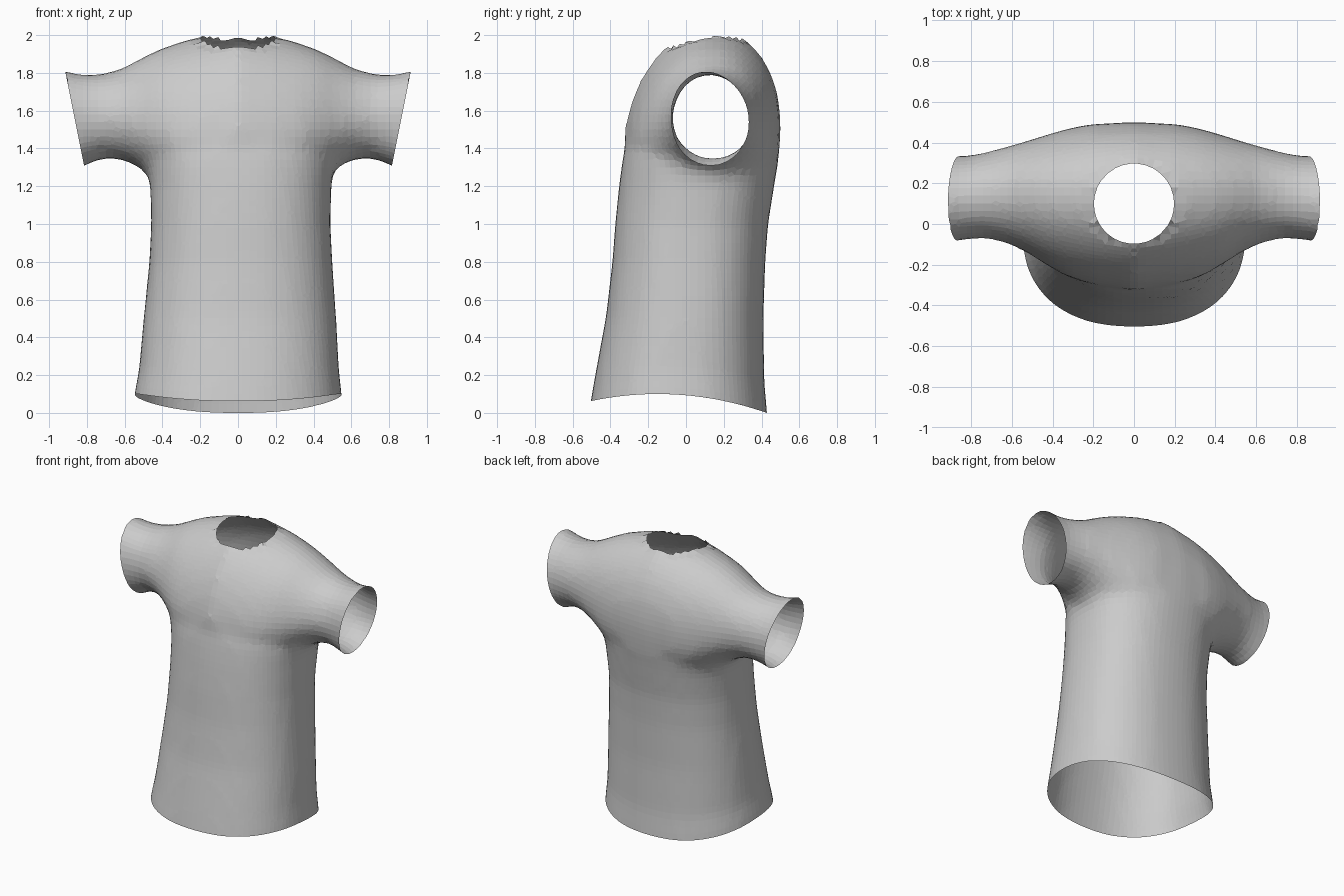
import bpy, bmesh
from math import sin, cos, tau, copysign
from mathutils import Vector

cube = bpy.data.objects.get("Cube")
if cube:
    bpy.data.objects.remove(cube)

RING = 48


def superpoint(i, power):
    """Unit superellipse point number i."""
    a = tau * i / RING
    c, s = cos(a), sin(a)
    return copysign(abs(c) ** power, c), copysign(abs(s) ** power, s)


def loft(bm, rings):
    """Closed tube through a list of rings of points."""
    loops = [[bm.verts.new(p) for p in ring] for ring in rings]
    for a, b in zip(loops, loops[1:]):
        for i in range(RING):
            j = (i + 1) % RING
            bm.faces.new((a[i], a[j], b[j], b[i]))
    bm.faces.new(loops[0][::-1])
    bm.faces.new(loops[-1])


def torso_ring(z, front, back, half, shift):
    pts = []
    for i in range(RING):
        c, s = superpoint(i, 0.86)
        pts.append((shift + half * c, (front + back) / 2 + (back - front) / 2 * s, z))
    return pts


def shoulder_ring(x, front, back, low, mid, top, lean):
    pts = []
    for i in range(RING):
        c, s = superpoint(i, 1.0)
        y = (front + back) / 2 + (back - front) / 2 * c + lean * max(0, s)
        pts.append((x, y, mid + s * (top - mid if s > 0 else mid - low)))
    return pts


# Torso sections: height, front, back, half width, sideways shift
torso = [
    (-0.10, -0.53, 0.44, 0.56, 0.0), (0.06, -0.505, 0.43, 0.55, 0.0),
    (0.2, -0.48, 0.415, 0.53, 0.005), (0.5, -0.425, 0.41, 0.51, 0.01),
    (0.8, -0.39, 0.42, 0.485, 0.015), (1.0, -0.375, 0.435, 0.475, 0.015),
    (1.2, -0.355, 0.467, 0.48, 0.015), (1.35, -0.335, 0.492, 0.50, 0.01),
    (1.5, -0.30, 0.497, 0.45, 0.0), (1.65, -0.235, 0.48, 0.34, 0.0),
]
# Shoulder and sleeve sections: distance out, front, back, low, middle, top, lean
sleeve = [
    (0.0, -0.33, 0.5, 1.1, 1.45, 2.04, 0.05), (0.2, -0.30, 0.49, 1.1, 1.45, 1.995, 0.05),
    (0.32, -0.265, 0.468, 1.15, 1.46, 1.96, 0.045), (0.42, -0.21, 0.44, 1.22, 1.5, 1.925, 0.03),
    (0.52, -0.145, 0.41, 1.30, 1.53, 1.875, 0.02), (0.62, -0.095, 0.382, 1.345, 1.56, 1.82, 0.01),
    (0.72, -0.07, 0.355, 1.345, 1.56, 1.795, 0.0), (0.82, -0.075, 0.335, 1.305, 1.55, 1.79, -0.01),
    (0.92, -0.09, 0.335, 1.25, 1.55, 1.81, -0.02), (1.02, -0.10, 0.34, 1.2, 1.55, 1.84, -0.02),
]

bm = bmesh.new()
loft(bm, [torso_ring(*s) for s in torso])
both = [(-s[0], *s[1:]) for s in sleeve[:0:-1]] + sleeve
loft(bm, [shoulder_ring(*s) for s in both])
bmesh.ops.recalc_face_normals(bm, faces=bm.faces)
mesh = bpy.data.meshes.new("shirt")
bm.to_mesh(mesh)
bm.free()
shirt = bpy.data.objects.new("shirt", mesh)
bpy.context.collection.objects.link(shirt)

# Fuse the tubes into one soft cloth surface
fuse = shirt.modifiers.new("fuse", "REMESH")
fuse.mode = "VOXEL"
fuse.voxel_size = 0.04
soften = shirt.modifiers.new("soften", "SMOOTH")
soften.factor = 0.5
soften.iterations = 5
graph = bpy.context.evaluated_depsgraph_get()
fused = bpy.data.meshes.new_from_object(shirt.evaluated_get(graph))
shirt.modifiers.clear()
shirt.data = fused
fused.name = "shirt"

bm = bmesh.new()
bm.from_mesh(fused)


def trim(point, normal):
    geom = bm.verts[:] + bm.edges[:] + bm.faces[:]
    bmesh.ops.bisect_plane(bm, geom=geom, plane_co=point, plane_no=normal, clear_outer=True)


# Open the sleeve cuffs and the hem
for side in (-1, 1):
    trim((side * 0.863, 0, 1.55), (side * 0.5, 0, -0.1))
HEM = 0.06
trim((0, 0, HEM), (0, 0, -1))
for v in bm.verts:
    rise = 0.1 - 0.3 * (v.co.y + 0.15) ** 2 - HEM
    v.co.z += rise * max(0, 1 - (v.co.z - HEM) / 0.5)

# Open the round neck and pull its rim to a clean circle
centre, radius = Vector((0, 0.1)), 0.197
hole = [v for v in bm.verts if v.co.z > 1.8 and (v.co.xy - centre).length < radius - 0.012]
bmesh.ops.delete(bm, geom=hole, context="VERTS")
for v in bm.verts:
    if v.is_boundary and v.co.z > 1.8 and abs(v.co.x) < 0.35:
        d = (v.co.xy - centre).normalized() * radius
        v.co.x, v.co.y = centre.x + d.x, centre.y + d.y
        v.co.z = min(v.co.z, 2.0)

bmesh.ops.remove_doubles(bm, verts=bm.verts, dist=0.004)
bm.to_mesh(fused)
bm.free()

# Plain cloth colour
cloth = bpy.data.materials.new("grey cloth")
cloth.use_nodes = True
colour = (0.6, 0.6, 0.6, 1)
cloth.diffuse_color = colour
cloth.node_tree.nodes["Principled BSDF"].inputs["Base Color"].default_value = colour
fused.materials.clear()
fused.materials.append(cloth)
for p in fused.polygons:
    p.use_smooth = False
    p.material_index = 0
